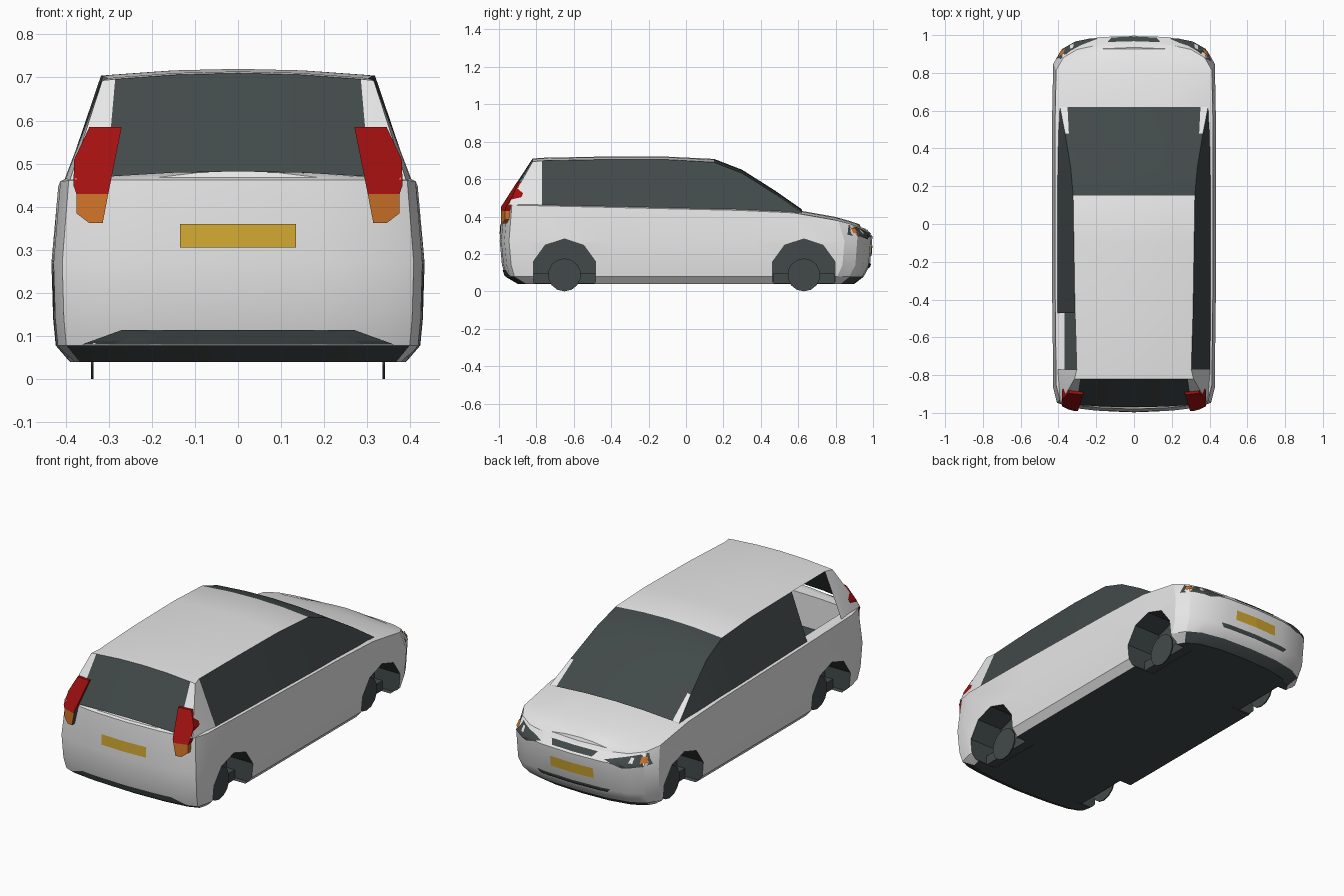
import bpy, bmesh, math
from mathutils import Vector
from mathutils.bvhtree import BVHTree

cube = bpy.data.objects.get("Cube")
if cube:
    bpy.data.objects.remove(cube)


def material(name, r, g, b):
    m = bpy.data.materials.new(name)
    m.use_nodes = True
    m.diffuse_color = (r, g, b, 1)
    m.node_tree.nodes["Principled BSDF"].inputs["Base Color"].default_value = (r, g, b, 1)
    return m


white = material("white paint", .8, .8, .8)
dark = material("dark glass and trim", .055, .068, .068)
red = material("red lens", .36, .005, .005)
orange = material("orange lens", .62, .17, .02)
yellow = material("yellow plate", .62, .38, .03)


def finish(name, bm, mats, smooth=None):
    bmesh.ops.recalc_face_normals(bm, faces=bm.faces)
    mesh = bpy.data.meshes.new(name)
    bm.to_mesh(mesh)
    obj = bpy.data.objects.new(name, mesh)
    bpy.context.collection.objects.link(obj)
    for m in mats:
        mesh.materials.append(m)
    if smooth:
        shade(obj, smooth)
    return obj


def select(obj):
    bpy.ops.object.select_all(action='DESELECT')
    obj.select_set(True)
    bpy.context.view_layer.objects.active = obj


def shade(obj, degrees):
    select(obj)
    bpy.ops.object.shade_smooth_by_angle(angle=math.radians(degrees))


def face(bm, verts, index=0):
    verts = list(dict.fromkeys(verts))
    if len(verts) > 2:
        bm.faces.new(verts).material_index = index


def box(name, lo, hi, mats):
    bm = bmesh.new()
    bmesh.ops.create_cube(bm, size=1)
    for v in bm.verts:
        v.co = [l + (c + .5) * (h - l) for l, h, c in zip(lo, hi, v.co)]
    return finish(name, bm, mats)


def disc(name, x0, x1, y, z, radius, sides, mats):
    bm = bmesh.new()
    bmesh.ops.create_cone(bm, cap_ends=True, segments=sides, radius1=radius, radius2=radius, depth=1)
    for v in bm.verts:
        v.co = ((x0 + x1) / 2 + v.co.z * (x1 - x0), y + v.co.x, z + v.co.y)
    return finish(name, bm, mats)


def belt(y):
    pts = [(-1, .462), (.5, .428), (.65, .415), (.88, .372), (1, .335)]
    for (a, za), (b, zb) in zip(pts, pts[1:]):
        if y <= b:
            return za + (zb - za) * (y - a) / (b - a)
    return pts[-1][1]


# Lower body: stacked plan outlines, closed by a crowned deck
half = [(0, -1), (.2, -.992), (.34, -.975), (.405, -.95), (.425, -.87), (.43, -.4), (.43, .3),
        (.43, .6), (.425, .85), (.385, .92), (.31, .965), (.18, .992), (0, 1)]
outline = half + [(-x, y) for x, y in half[-2:0:-1]]
levels = [  # side half-width, rear, front, height rule
    (.39, .9, .9, lambda y: .04),
    (.423, .965, .95, lambda y: .078),
    (.429, .984, .984, lambda y: .14),
    (.433, .996, .997, lambda y: .295 if y > .9 else .27),
    (.417, .98, .958, belt),
    (.404, .965, .935, lambda y: belt(y) + .006)]
bm = bmesh.new()
rings = [[bm.verts.new((x * w / .43, y * (r if y < 0 else f), z(y))) for x, y in outline]
         for w, r, f, z in levels]
n = len(outline)
for k, (lo, hi) in enumerate(zip(rings, rings[1:])):
    for i in range(n):
        j = (i + 1) % n
        across = abs(lo[j].co.x - lo[i].co.x) > abs(lo[j].co.y - lo[i].co.y)
        face(bm, [lo[i], lo[j], hi[j], hi[i]], int(k == 0 and across))
face(bm, rings[0], 1)
rows = []
for i in range(len(half)):
    a, b = rings[-1][i], rings[-1][-i % n]
    if a is b:
        rows.append([a] * 5)
        continue
    mid = [bm.verts.new(a.co.lerp(b.co, t) + Vector((0, 0, .06 * t * (1 - t)))) for t in (.25, .5, .75)]
    rows.append([a, *mid, b])
for p, q in zip(rows, rows[1:]):
    for i in range(4):
        face(bm, [p[i], p[i + 1], q[i + 1], q[i]])
bmesh.ops.recalc_face_normals(bm, faces=bm.faces)
tree = BVHTree.FromBMesh(bm)
body = finish("lower_body", bm, [white, dark])

# Cut the wheel arches and the hollow cabin
cutters = [box("cabin_cutter", (-.365, -.88, .3), (.365, .5, .7), [white, dark])]
for p in cutters[0].data.polygons:
    p.material_index = int(p.normal.z < -.5)
for y in (-.65, .63):
    for s in (-1, 1):
        c = disc("arch_cutter", s * .27, s * .6, y, .105, .175, 10, [white, dark])
        for p in c.data.polygons:
            p.material_index = 1
        cutters.append(c)
select(body)
for c in cutters:
    c.hide_render = True
    mod = body.modifiers.new("cut", 'BOOLEAN')
    mod.operation, mod.solver, mod.object = 'DIFFERENCE', 'EXACT', c
    bpy.ops.object.modifier_apply(modifier=mod.name)
for c in cutters:
    bpy.data.objects.remove(c)
shade(body, 28)

# Greenhouse: crosswise rows from tailgate base over the roof to the windscreen base
stations = [  # y, edge height, half-width, glass half-width, crown, belt half-width
    (-.95, .462, .39, .305, .02, .39),
    (-.82, .693, .315, .285, .017, .402),
    (-.77, .698, .303, .28, .016, .405),
    (-.47, .704, .312, .29, .016, .407),
    (-.1, .704, .318, .3, .016, .407),
    (.15, .69, .322, .31, .018, .407),
    (.3, .632, .335, .325, .018, .405),
    (.48, .518, .365, .345, .018, .4),
    (.62, .42, .392, .352, .018, .392)]
bm = bmesh.new()
rows, sills = [], []
for i, (y, z, w, g, crown, b) in enumerate(stations):
    bow = -.02 if i == 0 else 0
    row = []
    for x in (-w, -g, -g / 2, 0, g / 2, g, w):
        t = 1 - (x / w) ** 2
        row.append(bm.verts.new((x, y + bow * t, z + crown * t)))
    rows.append(row)
    end = i in (0, len(stations) - 1)
    sills.append([row[0], row[-1]] if end else [bm.verts.new((s * b, y, belt(y))) for s in (-1, 1)])
last = len(rows) - 2
for i in range(last + 1):
    p, q = rows[i], rows[i + 1]
    for k in range(6):
        middle = 0 < k < 5
        glass = (i == 0 and middle) or (i >= 5 and (middle or i < last))
        face(bm, [p[k], p[k + 1], q[k + 1], q[k]], int(glass))
    for s, e in ((0, 0), (1, -1)):
        if s == 0 and i == 2:
            continue  # open rear quarter window
        face(bm, [p[e], q[e], sills[i + 1][s], sills[i][s]], int(i >= 2))
finish("cabin_roof_and_glass", bm, [white, dark], 20)


# Thin patches that follow the body's end surfaces
def patch(name, corners, mat, end, lift=.004, cols=10, steps=4):
    a, b, c, d = [Vector(p) for p in corners]
    bm = bmesh.new()
    grid = []
    for j in range(steps + 1):
        row = []
        for i in range(cols + 1):
            u, v = i / cols, j / steps
            p = a.lerp(b, u).lerp(d.lerp(c, u), v)
            hit, normal = tree.ray_cast(Vector((p.x, end * 2, p.y)), Vector((0, -end, 0)))[:2]
            if hit is None:
                hit, normal = tree.find_nearest(Vector((p.x, end * .92, p.y)))[:2]
            row.append(bm.verts.new(hit + normal * lift))
        grid.append(row)
    for p, q in zip(grid, grid[1:]):
        for i in range(cols):
            face(bm, [p[i], p[i + 1], q[i + 1], q[i]])
    return finish(name, bm, [mat])


def band(name, w0, z0, w1, z1, mat, end, lift=.004):
    patch(name, [(-w0, z0), (w0, z0), (w1, z1), (-w1, z1)], mat, end, lift)


band("rear_plate", .135, .305, .135, .36, yellow, -1)
band("rear_bumper_trim", .36, .082, .27, .115, dark, -1)
band("front_plate", .13, .19, .13, .245, yellow, 1)
band("front_grille", .12, .303, .14, .328, dark, 1)
band("front_lower_intake", .2, .128, .22, .148, dark, 1)

for s, side in ((1, "left"), (-1, "right")):
    # Headlights
    def lamp(name, pts, mat, lift):
        patch(side + name, [(s * x, z) for x, z in pts], mat, 1, lift)
    lamp("_headlight", [(.19, .305), (.29, .278), (.408, .3), (.385, .353)], dark, .004)
    lamp("_headlight_lens", [(.315, .305), (.335, .305), (.335, .33), (.32, .33)], white, .007)
    lamp("_front_indicator", [(.365, .305), (.392, .31), (.385, .338), (.365, .335)], orange, .007)

    # Tail lights: slanted prisms wrapped round the rear pillars
    def tail(name, pts, mats):
        bm = bmesh.new()
        front, back = [], []
        for x, z in pts:
            y = -.99 + max(0, z - .45) * .64 + max(0, x - .33) * .5
            front.append(bm.verts.new((s * x, y, z)))
            back.append(bm.verts.new((s * x, y + .05, z)))
        face(bm, front)
        face(bm, back)
        for i in range(len(pts)):
            j = (i + 1) % len(pts)
            inner = i == len(pts) - 1
            face(bm, [front[i], front[j], back[j], back[i]], int(inner))
        finish(side + name, bm, mats)
    tail("_tail_light", [(.301, .43), (.375, .43), (.382, .45), (.38, .51), (.345, .585),
                         (.27, .585), (.293, .47), (.297, .45)][::1], [red, dark])
    tail("_rear_indicator", [(.314, .362), (.345, .362), (.375, .385), (.375, .43), (.301, .43)],
         [orange, dark])

    # Thin wheels and the inner sills behind them
    for y, end in ((-.65, "rear"), (.63, "front")):
        disc(f"{side}_{end}_wheel", s * .335, s * .341, y, .088, .088, 14, [dark])
        box(f"{side}_{end}_inner_sill", (s * .29 - .03, y - .165, .042),
            (s * .29 + .03, y + .165, .095), [dark])
